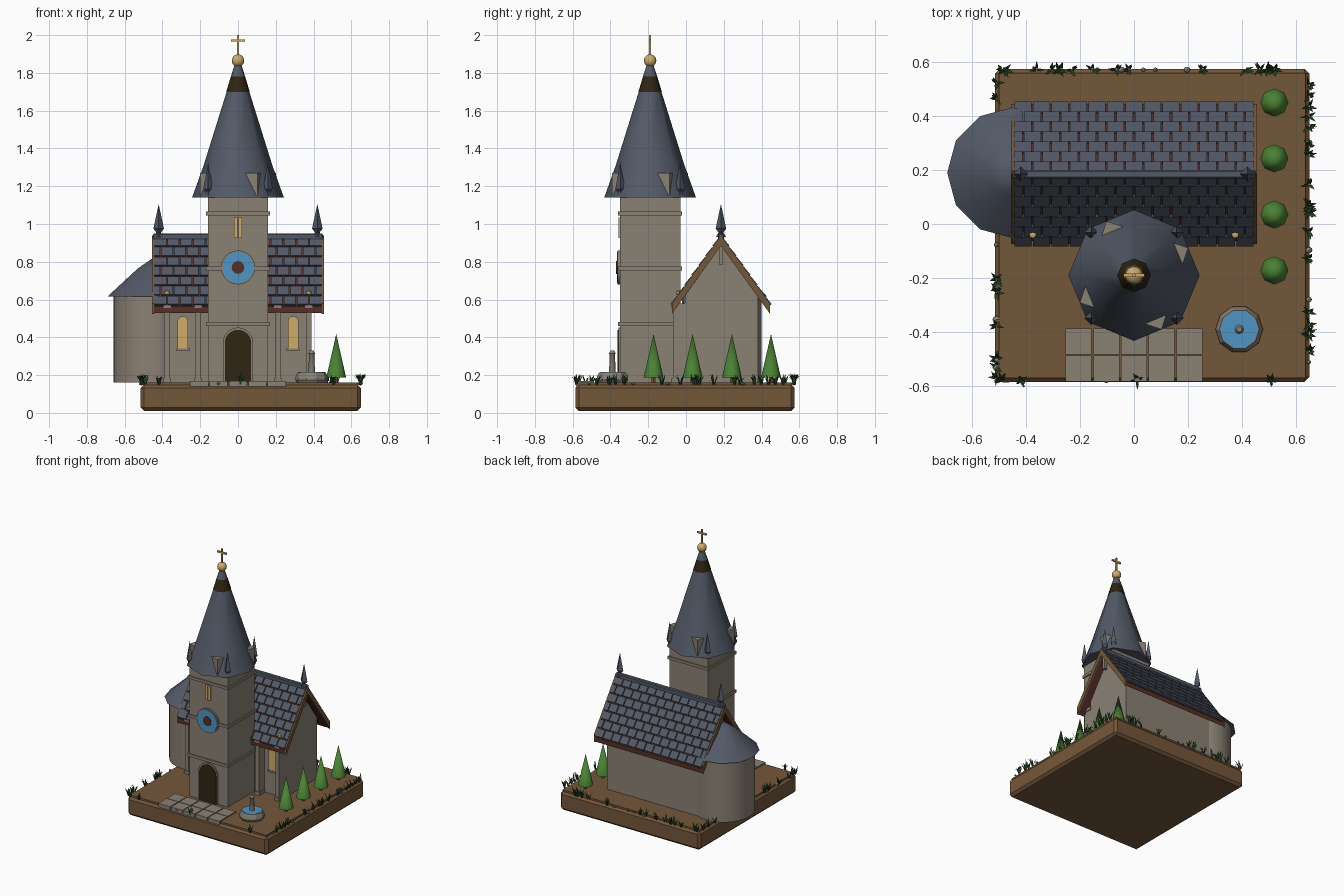
import bpy, bmesh, math, random
from mathutils import Matrix, Vector

random.seed(4)
if "Cube" in bpy.data.objects:
    bpy.data.objects.remove(bpy.data.objects["Cube"], do_unlink=True)


def material(name, *rgb):
    m = bpy.data.materials.new(name)
    m.use_nodes = True
    m.diffuse_color = (*rgb, 1)
    m.node_tree.nodes["Principled BSDF"].inputs["Base Color"].default_value = (*rgb, 1)
    return m


STONE = material("warm stone", .255, .22, .175)
SLATE = material("blue slate", .085, .10, .135)
SOIL = material("brown earth", .175, .095, .042)
DARK = material("dark wood", .028, .018, .006)
RED = material("dark red wood", .09, .028, .02)
GOLD = material("pale gold", .62, .41, .14)
BLUE = material("sky blue", .08, .30, .56)
LEAF = material("leaf green", .07, .22, .035)
GRASS = material("grass green", .018, .06, .016)
ROCK = material("grey rock", .22, .215, .2)


def finish(name, bm, mat, smooth=0):
    bmesh.ops.recalc_face_normals(bm, faces=bm.faces)
    me = bpy.data.meshes.new(name)
    bm.to_mesh(me)
    bm.free()
    me.materials.append(mat)
    if smooth:
        for p in me.polygons:
            p.use_smooth = True
        me.set_sharp_from_angle(angle=math.radians(smooth))
    ob = bpy.data.objects.new(name, me)
    bpy.context.collection.objects.link(ob)
    return ob


def add_box(bm, lo, hi, frame=Matrix()):
    lo, hi = Vector(lo), Vector(hi)
    m = frame @ Matrix.Translation((lo + hi) / 2) @ Matrix.Diagonal((*(hi - lo), 1))
    return bmesh.ops.create_cube(bm, size=1, matrix=m)["verts"]


def box(name, mat, lo, hi, bevel=0):
    bm = bmesh.new()
    add_box(bm, lo, hi)
    if bevel:
        bmesh.ops.bevel(bm, geom=bm.edges[:], offset=bevel, segments=1, affect="EDGES")
    return finish(name, bm, mat)


def lathe(name, mat, profile, sides, at=(0, 0), smooth=50):
    """Revolve (radius, z) points about a vertical axis."""
    bm = bmesh.new()
    rings = []
    for r, z in profile:
        rings.append([bm.verts.new((at[0] + r * math.cos(a), at[1] + r * math.sin(a), z))
                      for a in (math.tau * i / sides for i in range(sides))])
    for a, b in zip(rings, rings[1:]):
        for i in range(sides):
            j = (i + 1) % sides
            bm.faces.new((a[i], a[j], b[j], b[i]))
    bm.faces.new(rings[0])
    bm.faces.new(rings[-1])
    bmesh.ops.remove_doubles(bm, verts=bm.verts, dist=.0001)
    return finish(name, bm, mat, smooth)


def prism(name, mat, pts, a, b, axis="x"):
    """Extrude a flat outline from a to b along x or y."""
    bm = bmesh.new()
    put = (lambda p: (a, *p)) if axis == "x" else (lambda p: (p[0], a, p[1]))
    f = bm.faces.new([bm.verts.new(put(p)) for p in pts])
    new = bmesh.ops.extrude_face_region(bm, geom=[f])["geom"]
    step = Vector((b - a, 0, 0)) if axis == "x" else Vector((0, b - a, 0))
    bmesh.ops.translate(bm, vec=step, verts=[v for v in new if isinstance(v, bmesh.types.BMVert)])
    return finish(name, bm, mat)


def arch(x, half, z0, top, n=8):
    spring = top - half
    return [(x - half, z0), (x + half, z0)] + [
        (x + half * math.cos(math.pi * i / n), spring + half * math.sin(math.pi * i / n))
        for i in range(n + 1)]


def disc(r, z, n=16):
    return [(r * math.cos(math.tau * i / n), z + r * math.sin(math.tau * i / n)) for i in range(n)]


# Ground block and paving
G = .16
box("ground_block", SOIL, (-.515, -.585, .01), (.65, .575, .15), .018)
box("ground_top", SOIL, (-.5, -.57, .14), (.635, .56, G))
bm = bmesh.new()
for i in range(5):
    for j in range(2):
        x, y = -.253 + i * .1025, -.583 + j * .1
        add_box(bm, (x, y, .14), (x + .096, y + .095, G + .008))
finish("paving", bm, STONE)

# Nave with gable ends
RY, RZ, EZ, RUN = .185, .935, .575, .26
prism("nave_walls", STONE, [(-.005, G), (.38, G), (.38, .62), (RY, .885), (-.005, .62)], -.39, .39)


def chevron(top, t):
    drop = EZ - RZ
    outer = [(RY - RUN, top + drop), (RY, top), (RY + RUN, top + drop)]
    return outer + [(y, z - t) for y, z in reversed(outer)]


prism("roof_deck", RED, chevron(RZ - .012, .035), -.445, .445)
for s in (-1, 1):
    prism("barge_board", SOIL, chevron(RZ + .004, .055), s * .443, s * .455)
    box("gable_pendant", STONE, (s * .42 - .012, RY - .011, .785), (s * .42 + .012, RY + .011, .9))

# Staggered slate tiles on both slopes
slope = math.hypot(RUN, RZ - EZ)
ROWS, COLS = 7, 13
pitch, width = slope / ROWS, .89 / COLS
bm = bmesh.new()
for s in (-1, 1):
    down = Vector((0, s * RUN, EZ - RZ)).normalized()
    across = Vector((1, 0, 0))
    out = Vector((0, s * (RZ - EZ), RUN)).normalized()
    frame = Matrix((across, down, out)).transposed().to_4x4()
    frame.translation = (0, RY, RZ - .012)
    tilt = frame @ Matrix()
    for r in range(ROWS):
        for c in range(COLS + r % 2):
            x0 = -.445 + (c - .5 * (r % 2)) * width
            a, b = max(x0 + .003, -.445), min(x0 + width - .003, .445)
            local = tilt @ Matrix.Translation((0, r * pitch, 0)) @ Matrix.Rotation(.07, 4, "X")
            add_box(bm, (a, .002, 0), (b, pitch - .005, .011), local)
finish("roof_tiles", bm, SLATE)
box("ridge_cap", SLATE, (-.45, RY - .016, .915), (.45, RY + .016, .95), .006)
for s in (-1, 1):
    lathe("ridge_finial", SLATE, [(.028, .93), (.012, .955), (.028, .975), (.012, 1.05), (0, 1.105)], 4,
          (s * .42, RY), 20)
    lathe("roof_stud", GOLD, [(0, .62), (.013, .63), (.013, .642), (0, .652)], 8, (s * .375, -.04))

# Buttresses and nave windows
for s in (-1, 1):
    for x in (.21, .375):
        x *= s
        box("buttress", STONE, (x - .014, -.07, G), (x + .014, 0, .57))
        box("buttress_base", STONE, (x - .02, -.076, G), (x + .02, 0, .185))
        box("buttress_cap", STONE, (x - .02, -.076, .555), (x + .02, 0, .58))
    prism("nave_window", GOLD, arch(s * .292, .028, .34, .512, 6), -.013, 0, "y")
    box("window_sill", STONE, (s * .292 - .034, -.018, .328), (s * .292 + .034, 0, .34))

# Round apse with its conical roof
AP = (-.45, .19)
lathe("apse_wall", STONE, [(.21, G), (.21, .63)], 24, AP)
lathe("apse_roof", SLATE, [(.242, .615), (.08, .765), (0, .82)], 12, AP)

# Tower with string courses
TY = -.19
box("tower", STONE, (-.16, TY - .16, G), (.16, TY + .16, 1.15))
for z in (.47, .765, 1.055):
    box("string_course", STONE, (-.169, TY - .169, z - .01), (.169, TY + .169, z + .01))
lathe("belfry_top", STONE, [(.225, 1.15), (.225, 1.27)], 4, (0, TY), 20)
belfry = bpy.context.collection.objects["belfry_top"]
turn = Matrix.Translation((0, TY, 0)) @ Matrix.Rotation(math.radians(27), 4, "Z")
belfry.data.transform(turn @ Matrix.Translation((0, -TY, 0)))

# Door, rose window and slit window on the tower front
F = TY - .16
prism("door_frame", STONE, arch(0, .08, G, .452, 12), F - .008, F, "y")
prism("door", DARK, arch(0, .07, G, .44, 12), F - .012, F, "y")
prism("rose_frame", STONE, disc(.09, .77, 24), F - .012, F, "y")
prism("rose_glass", BLUE, disc(.082, .77, 24), F - .016, F, "y")
prism("rose_centre", RED, disc(.034, .77, 12), F - .02, F, "y")
for s in (-1, 1):
    box("slit_window", GOLD, (s * .0115 - .0095, F - .008, .925), (s * .0115 + .0095, F, 1.035))

# Spire with pinnacles, ball and cross
lathe("spire", SLATE, [(.243, 1.14), (.182, 1.31), (.06, 1.7)], 8, (0, TY))
lathe("spire_collar", DARK, [(.062, 1.7), (.038, 1.78)], 8, (0, TY))
lathe("spire_tip", SLATE, [(.038, 1.78), (.017, 1.845)], 8, (0, TY))
for sx in (-1, 1):
    for sy in (-1, 1):
        lathe("pinnacle", SLATE, [(.018, 1.14), (.014, 1.17), (.026, 1.185), (.012, 1.26), (0, 1.325)],
              4, (sx * .158, TY + sy * .158), 20)
bm = bmesh.new()
bmesh.ops.create_uvsphere(bm, u_segments=16, v_segments=10, radius=.033,
                          matrix=Matrix.Translation((0, TY, 1.865)))
finish("spire_ball", bm, GOLD, 50)
box("cross_post", GOLD, (-.006, TY - .006, 1.89), (.006, TY + .006, 2))
box("cross_arm", GOLD, (-.038, TY - .006, 1.965), (.038, TY + .006, 1.977))

# Fountain
FT = (.39, -.39)
lathe("fountain_basin", STONE, [(.08, G), (.088, .175), (.084, .195), (.074, .215), (.062, .215), (.062, .195)],
      10, FT, 30)
lathe("fountain_water", BLUE, [(.066, .19), (.066, .208)], 10, FT)
lathe("fountain_rim_water", BLUE, [(.07, .21), (.07, .217)], 10, FT)
lathe("fountain_column", STONE, [(.018, .2), (.014, .31), (.018, .315), (.01, .33)], 8, FT)

# Row of trees
for y in (.45, .243, .035, -.172):
    lathe("tree_trunk", SOIL, [(.012, G), (.012, .2)], 6, (.52, y))
    lathe("tree_crown", LEAF, [(.052, .188), (0, .418)], 8, (.52, y))

# Grass tufts and stones along the rim
def rim_point(side):
    t = random.random()
    x, y = -.5 + 1.14 * t, -.57 + 1.13 * t
    return {"back": (x, .572), "right": (.648, y), "left": (-.51, y), "front": (x, -.58)}[side]


bm = bmesh.new()
for side, count in (("back", 17), ("right", 19), ("left", 12), ("front", 4)):
    for _ in range(count):
        x, y = rim_point(side)
        for _ in range(6):
            a = random.uniform(0, math.tau)
            d = Vector((math.cos(a), math.sin(a), 0))
            w = Vector((-d.y, d.x, 0)) * .005
            p = Vector((x, y, .15)) + d * .004
            mid = p + d * .01 + Vector((0, 0, .03))
            tip = p + d * random.uniform(.015, .03) + Vector((0, 0, random.uniform(.035, .06)))
            v = [bm.verts.new(q) for q in (p - w, p + w, mid + w, mid - w, tip)]
            bm.faces.new(v[:4])
            bm.faces.new((v[3], v[2], v[4]))
finish("grass_tufts", bm, GRASS)
bm = bmesh.new()
for side, count in (("back", 6), ("left", 6), ("right", 4), ("front", 1)):
    for _ in range(count):
        r = random.uniform(.008, .017)
        m = Matrix.Translation((*rim_point(side), .155)) @ Matrix.Diagonal((r, r * .9, r * .7, 1))
        bmesh.ops.create_icosphere(bm, subdivisions=1, radius=1, matrix=m)
finish("rim_stones", bm, ROCK)
